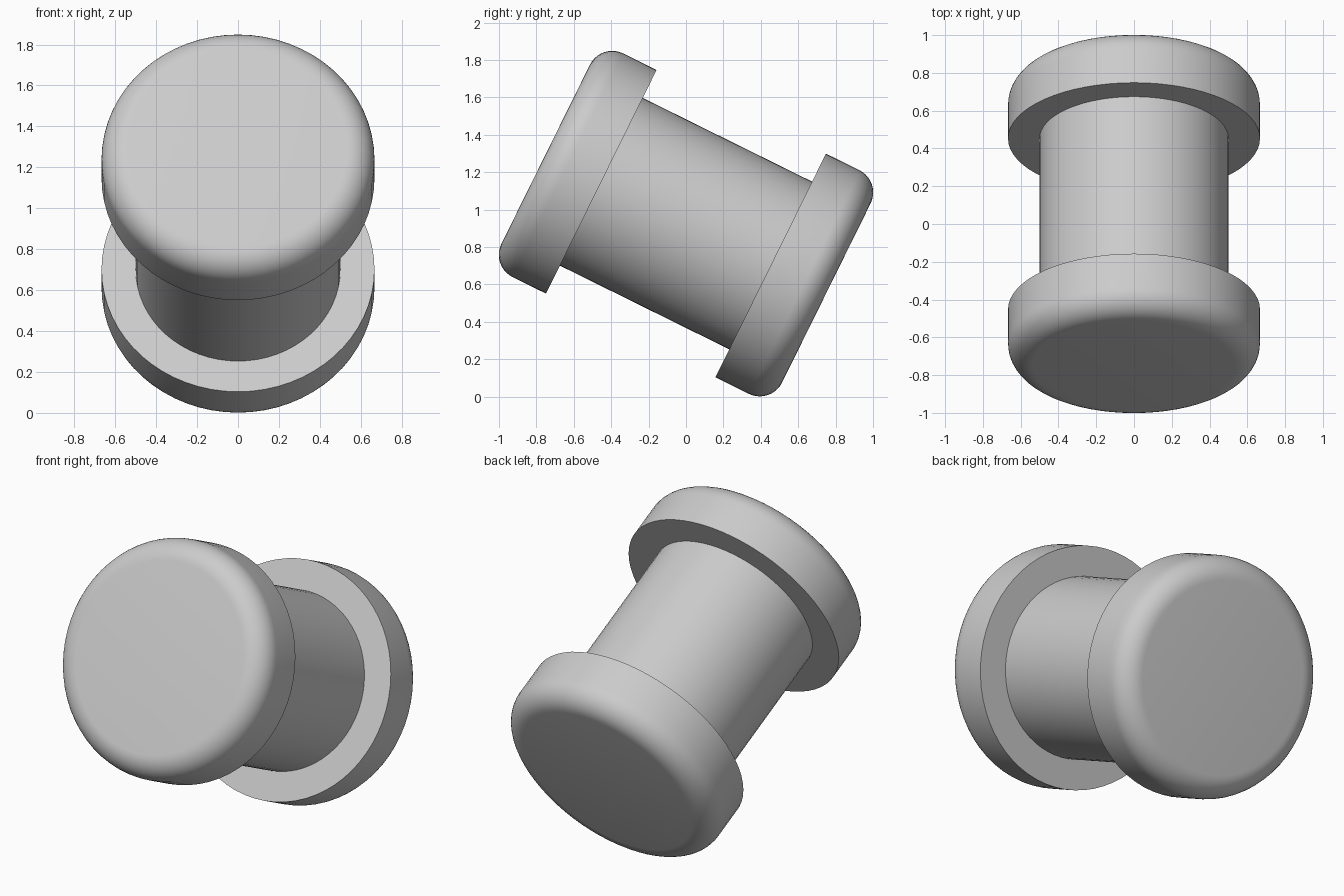
import bpy, bmesh
from math import radians, pi, sin, cos
from mathutils import Matrix

cube = bpy.data.objects.get("Cube")
if cube:
    bpy.data.objects.remove(cube, do_unlink=True)

SHAFT_R, RIM_R, FILLET = 0.5, 0.667, 0.133
INNER, OUTER = 0.505, 0.837          # flange faces along the axis
SEGMENTS = 64
TILT = Matrix.Translation((0, 0, 0.925)) @ Matrix.Rotation(radians(63.7), 4, 'X')

grey = bpy.data.materials.new("light grey")
grey.use_nodes = True
grey.diffuse_color = (0.6, 0.6, 0.6, 1)
grey.node_tree.nodes["Principled BSDF"].inputs["Base Color"].default_value = grey.diffuse_color


def lathe(name, profile, flip=False):
    """Spin a (radius, height) profile about the tilted axis, closed by end caps."""
    bm = bmesh.new()
    rings = [[bm.verts.new((r * cos(2 * pi * i / SEGMENTS), r * sin(2 * pi * i / SEGMENTS), h))
              for i in range(SEGMENTS)] for r, h in profile]
    for low, high in zip(rings, rings[1:]):
        for i in range(SEGMENTS):
            j = (i + 1) % SEGMENTS
            bm.faces.new((low[i], low[j], high[j], high[i]))
    bm.faces.new(rings[0][::-1])
    bm.faces.new(rings[-1])
    turn = Matrix.Rotation(pi if flip else 0, 4, 'X')
    bmesh.ops.transform(bm, matrix=TILT @ turn, verts=bm.verts)
    bmesh.ops.recalc_face_normals(bm, faces=bm.faces)
    mesh = bpy.data.meshes.new(name)
    bm.to_mesh(mesh)
    bm.free()
    mesh.materials.append(grey)
    obj = bpy.data.objects.new(name, mesh)
    bpy.context.collection.objects.link(obj)
    bpy.ops.object.select_all(action='DESELECT')
    obj.select_set(True)
    bpy.context.view_layer.objects.active = obj
    bpy.ops.object.shade_smooth_by_angle(angle=radians(35))
    return obj


# Flange: sharp inner edge, rounded outer edge
STEPS = 10
fillet = [(RIM_R - FILLET + FILLET * cos(pi / 2 * k / STEPS),
           OUTER - FILLET + FILLET * sin(pi / 2 * k / STEPS)) for k in range(STEPS + 1)]
flange = [(RIM_R, INNER)] + fillet
lathe("front_flange", flange)
lathe("back_flange", flange, flip=True)

# Shaft, ending just inside both flanges
end = INNER + 0.02
lathe("shaft", [(SHAFT_R, -end), (SHAFT_R, end)])
